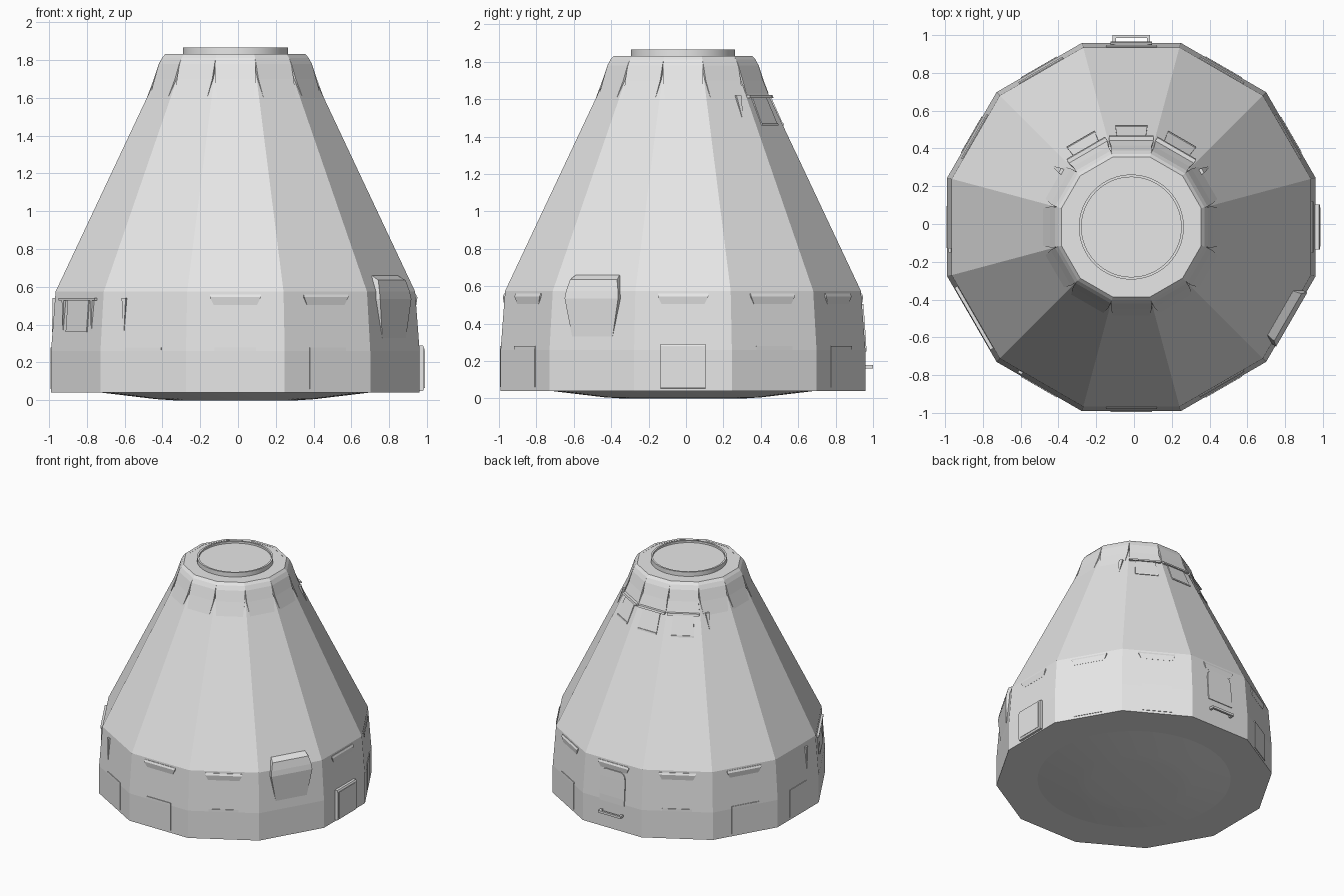
import bpy, bmesh, math
from mathutils import Vector

if "Cube" in bpy.data.objects:
    bpy.data.objects.remove(bpy.data.objects["Cube"])

CENTRE = Vector((-0.014, -0.016, 0))
hull_grey = bpy.data.materials.new("hull_grey")
hull_grey.diffuse_color = (0.8, 0.8, 0.8, 1)
hull_grey.use_nodes = True
hull_grey.node_tree.nodes["Principled BSDF"].inputs["Base Color"].default_value = hull_grey.diffuse_color

# Flat-to-flat half width of the twelve-sided hull at each height
PROFILE = [(0.04, 0.975), (0.26, 0.975), (0.575, 0.951), (1.83, 0.36)]


def wall(z):
    for (z0, a0), (z1, a1) in zip(PROFILE, PROFILE[1:]):
        if z <= z1:
            return a0 + (a1 - a0) * (z - z0) / (z1 - z0)
    return PROFILE[-1][1]


def finish(bm, name, smooth=False):
    bmesh.ops.recalc_face_normals(bm, faces=bm.faces)
    mesh = bpy.data.meshes.new(name)
    bm.to_mesh(mesh)
    bm.free()
    mesh.materials.append(hull_grey)
    ob = bpy.data.objects.new(name, mesh)
    ob.location = CENTRE
    bpy.context.collection.objects.link(ob)
    if smooth:
        bpy.context.view_layer.objects.active = ob
        ob.select_set(True)
        bpy.ops.object.shade_smooth_by_angle(angle=math.radians(25))
        ob.select_set(False)
    return ob


def lathe(name, rings, sides, phase=0.0, smooth=False):
    """Stack of rings (z, radius), capped at both ends."""
    bm = bmesh.new()
    loops = []
    for z, r in rings:
        loops.append([bm.verts.new((r * math.cos(phase + 2 * math.pi * i / sides),
                                    r * math.sin(phase + 2 * math.pi * i / sides), z))
                      for i in range(sides)])
    for a, b in zip(loops, loops[1:]):
        for i in range(sides):
            j = (i + 1) % sides
            bm.faces.new((a[i], a[j], b[j], b[i]))
    bm.faces.new(loops[0][::-1])
    bm.faces.new(loops[-1])
    return finish(bm, name, smooth)


def plate(name, deg, rows, shift=0.0, sink=0.012):
    """Plate on a hull side: rows of (z, half width, height above the wall)."""
    n = Vector((math.cos(math.radians(deg)), math.sin(math.radians(deg)), 0))
    t = Vector((-n.y, n.x, 0))
    up = Vector((0, 0, 1))
    bm = bmesh.new()
    outer, inner = [], []
    for z, hw, proud in rows:
        for store, r in ((outer, wall(z) + proud), (inner, wall(z) - sink)):
            store.append([bm.verts.new(n * r + t * (shift + s * hw) + up * z) for s in (-1, 1)])
    for i in range(len(rows) - 1):
        o, p, q, s = outer[i], outer[i + 1], inner[i], inner[i + 1]
        bm.faces.new((o[0], o[1], p[1], p[0]))
        bm.faces.new((q[1], q[0], s[0], s[1]))
        bm.faces.new((o[1], q[1], s[1], p[1]))
        bm.faces.new((q[0], o[0], p[0], s[0]))
    bm.faces.new((outer[0][1], outer[0][0], inner[0][0], inner[0][1]))
    bm.faces.new((outer[-1][0], outer[-1][1], inner[-1][1], inner[-1][0]))
    return finish(bm, name)


# Main hull
lathe("hull", [(z, a / math.cos(math.pi / 12)) for z, a in PROFILE], 12, math.pi / 12)

# Shallow heat shield underneath
lathe("heat_shield", [(0, 0.33), (0.006, 0.42), (0.04, 0.705)], 64, smooth=True)

# Docking collar, a raised rim with a recessed lid
lathe("docking_collar", [(1.82, 0.278), (1.865, 0.278), (1.865, 0.264), (1.85, 0.264)], 64, smooth=True)

# Shoulder pads round the top, rear ones full width
for d in range(0, 360, 30):
    rear = d in (60, 90, 120)
    foot = (1.63, 0.118, 0.004) if rear else (1.60, 0.098, 0.0)
    plate("shoulder_pad", d, [foot, (1.70, 0.108, 0.010), (1.78, 0.107, 0.021),
                              (1.812, 0.104, 0.019), (1.832, 0.099, 0.010)])

# Lower access panels, with one thick hatch on the right
for d in (-120, -90, -60, 30, 60, 120, 150, 180):
    plate("access_panel", d, [(0.06, 0.11, 0.004), (0.26, 0.11, 0.004), (0.28, 0.11, 0.005)])
plate("side_hatch", 0, [(0.05, 0.12, 0.018), (0.06, 0.12, 0.024), (0.26, 0.12, 0.024),
                        (0.28, 0.12, 0.025), (0.29, 0.12, 0.020)])
plate("side_hatch_face", 0, [(0.065, 0.104, 0.027), (0.26, 0.104, 0.027), (0.274, 0.104, 0.028)])

# Slim strips under the shoulder line
for d in (-90, -60, 0, 30, 60, 90, 120, 150):
    plate("upper_strip", d, [(0.505, 0.115, 0.001), (0.545, 0.135, 0.010), (0.56, 0.135, 0.004)])

# Fairing blister on the front right
plate("fairing", -30, [(0.33, 0.125, 0.0), (0.535, 0.165, 0.026), (0.575, 0.16, 0.022),
                       (0.635, 0.145, 0.034), (0.66, 0.135, 0.002)])

# Thruster frames: lower group on the left, upper group at the rear
plate("lower_thruster_panel", -150, [(0.36, 0.11, 0.006), (0.53, 0.11, 0.006)])
plate("lower_thruster_lip", -150, [(0.528, 0.19, 0.016), (0.542, 0.19, 0.018)])
for s in (-1, 1):
    plate("lower_thruster_bracket", -150, [(0.37, 0.003, 0.002), (0.53, 0.010, 0.014)], s * 0.15)
    plate("lower_end_bracket", -150 + s * 30, [(0.36, 0.003, 0.002), (0.54, 0.012, 0.014)], -s * 0.124)
for d in (60, 90, 120):
    plate("upper_thruster_panel", d, [(1.465, 0.085, 0.004), (1.61, 0.075, 0.008)])
    plate("upper_thruster_lip", d, [(1.607, 0.118, 0.019), (1.622, 0.118, 0.021)])
    plate("upper_thruster_sill", d, [(1.46, 0.085, 0.006), (1.472, 0.085, 0.009)])
for s in (-1, 1):
    plate("upper_end_bracket", 90 + s * 60, [(1.50, 0.003, 0.002), (1.62, 0.015, 0.018)], -s * 0.07)

# Rear rounded hatch and grab handle
plate("rear_hatch", 90, [(0.25, 0.11, 0.006), (0.30, 0.11, 0.007), (0.44, 0.11, 0.008),
                         (0.475, 0.103, 0.008), (0.495, 0.09, 0.008), (0.505, 0.068, 0.008)])
plate("handle_bar", 90, [(0.16, 0.10, 0.041), (0.178, 0.10, 0.041)], sink=-0.025)
for s in (-1, 1):
    plate("handle_post", 90, [(0.16, 0.009, 0.030), (0.178, 0.009, 0.030)], s * 0.091)
